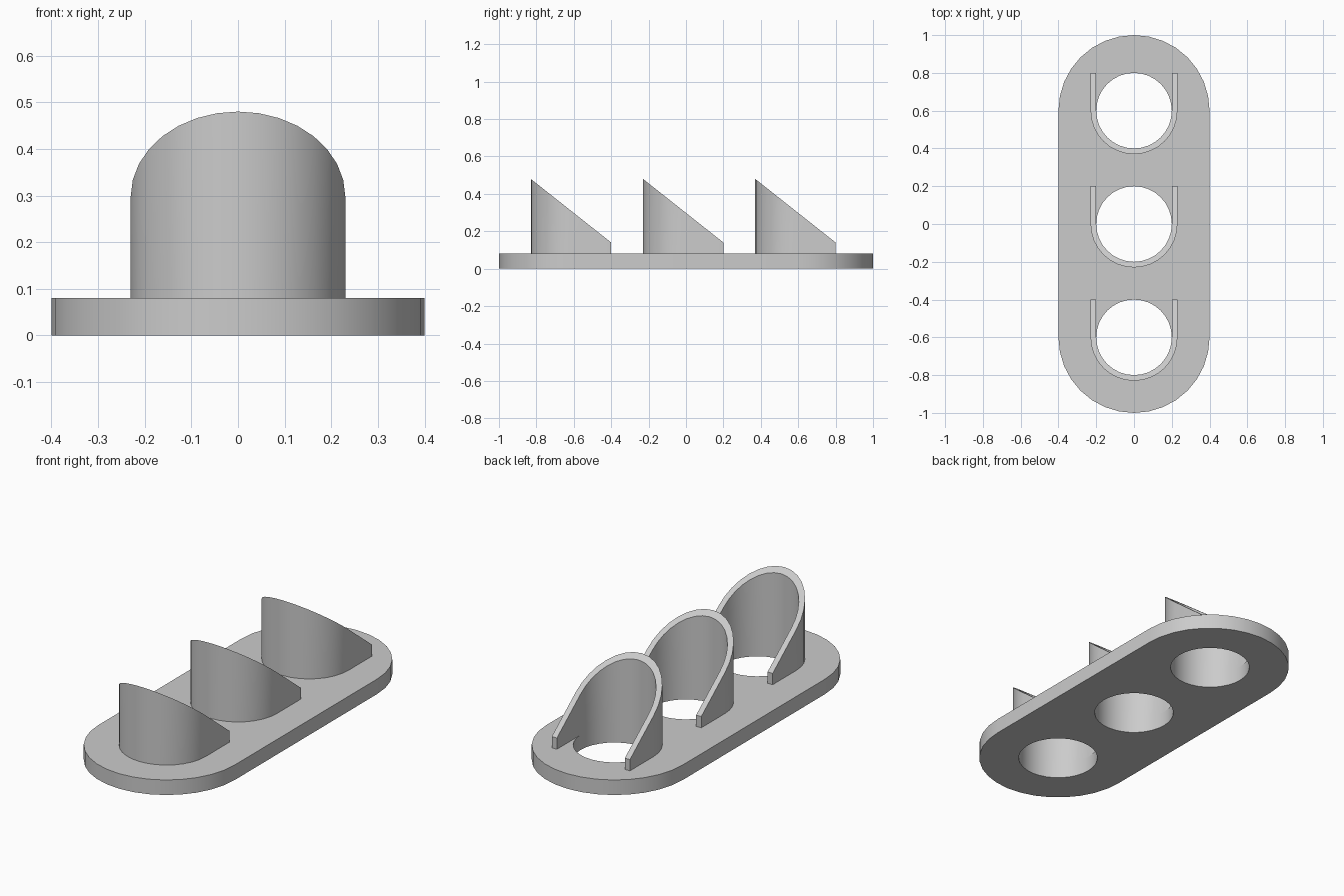
import bpy
import bmesh
from math import sin, cos, pi

PLATE_TOP = 0.08
HOLE_R, HOOD_R, PLATE_R = 0.20, 0.23, 0.40
CENTRES = (-0.6, 0.0, 0.6)
ARM = 0.20          # straight length of the hood arms
STEPS = 16          # segments per half circle

cube = bpy.data.objects.get("Cube")
if cube:
    bpy.data.objects.remove(cube, do_unlink=True)

grey = bpy.data.materials.new("plain grey")
grey.use_nodes = True
grey.diffuse_color = (0.6, 0.6, 0.6, 1)
for node in grey.node_tree.nodes:
    if node.type == 'BSDF_PRINCIPLED':
        node.inputs["Base Color"].default_value = grey.diffuse_color


def arc(radius, start, end, steps, cy=0.0):
    """Points along an arc about (0, cy)."""
    angles = [start + (end - start) * i / steps for i in range(steps + 1)]
    return [(radius * cos(a), cy + radius * sin(a)) for a in angles]


def finish(obj):
    """Weld, orient, colour and smooth a mesh object."""
    bm = bmesh.new()
    bm.from_mesh(obj.data)
    bmesh.ops.remove_doubles(bm, verts=bm.verts, dist=1e-5)
    bmesh.ops.recalc_face_normals(bm, faces=bm.faces)
    bm.to_mesh(obj.data)
    bm.free()
    obj.data.materials.clear()
    obj.data.materials.append(grey)
    select_only(obj)
    bpy.ops.object.shade_smooth_by_angle()


def select_only(obj):
    bpy.ops.object.select_all(action='DESELECT')
    obj.select_set(True)
    bpy.context.view_layer.objects.active = obj


# Base plate: rounded slot outline with three round holes
outline = arc(PLATE_R, 0, pi, STEPS, 0.6) + arc(PLATE_R, pi, 2 * pi, STEPS, -0.6)
holes = [arc(HOLE_R, 0, 2 * pi, 2 * STEPS, cy)[:-1] for cy in CENTRES]
curve = bpy.data.curves.new("base_plate", 'CURVE')
curve.dimensions = '2D'
curve.fill_mode = 'BOTH'
curve.extrude = PLATE_TOP / 2
for loop in [outline] + holes:
    spline = curve.splines.new('POLY')
    spline.points.add(len(loop) - 1)
    for point, (x, y) in zip(spline.points, loop):
        point.co = (x, y, 0, 1)
    spline.use_cyclic_u = True
plate = bpy.data.objects.new("base_plate", curve)
bpy.context.collection.objects.link(plate)
select_only(plate)
bpy.ops.object.convert(target='MESH')
plate = bpy.context.view_layer.objects.active
for v in plate.data.vertices:
    v.co.z += PLATE_TOP / 2
finish(plate)


def slope(y):
    """Height of the slanted hood rim at local y."""
    return 0.48 - (0.48 - 0.14) * (y + HOOD_R) / (ARM + HOOD_R)


def u_path(radius):
    return [(-radius, ARM)] + arc(radius, pi, 2 * pi, STEPS) + [(radius, ARM)]


# Hoods: U-shaped walls cut by a slanted plane, open at the back
def make_hood(name, cy):
    bm = bmesh.new()
    sections = []
    for (ox, oy), (ix, iy) in zip(u_path(HOOD_R), u_path(HOLE_R)):
        corners = ((ox, oy, PLATE_TOP), (ox, oy, slope(oy)),
                   (ix, iy, slope(iy)), (ix, iy, PLATE_TOP))
        sections.append([bm.verts.new(c) for c in corners])
    for a, b in zip(sections, sections[1:]):
        for i in range(4):
            j = (i + 1) % 4
            bm.faces.new((a[i], a[j], b[j], b[i]))
    bm.faces.new(sections[0])
    bm.faces.new(sections[-1])
    mesh = bpy.data.meshes.new(name)
    bm.to_mesh(mesh)
    bm.free()
    hood = bpy.data.objects.new(name, mesh)
    hood.location.y = cy
    bpy.context.collection.objects.link(hood)
    finish(hood)


for label, cy in zip(("front", "middle", "back"), CENTRES):
    make_hood(label + "_hood", cy)
